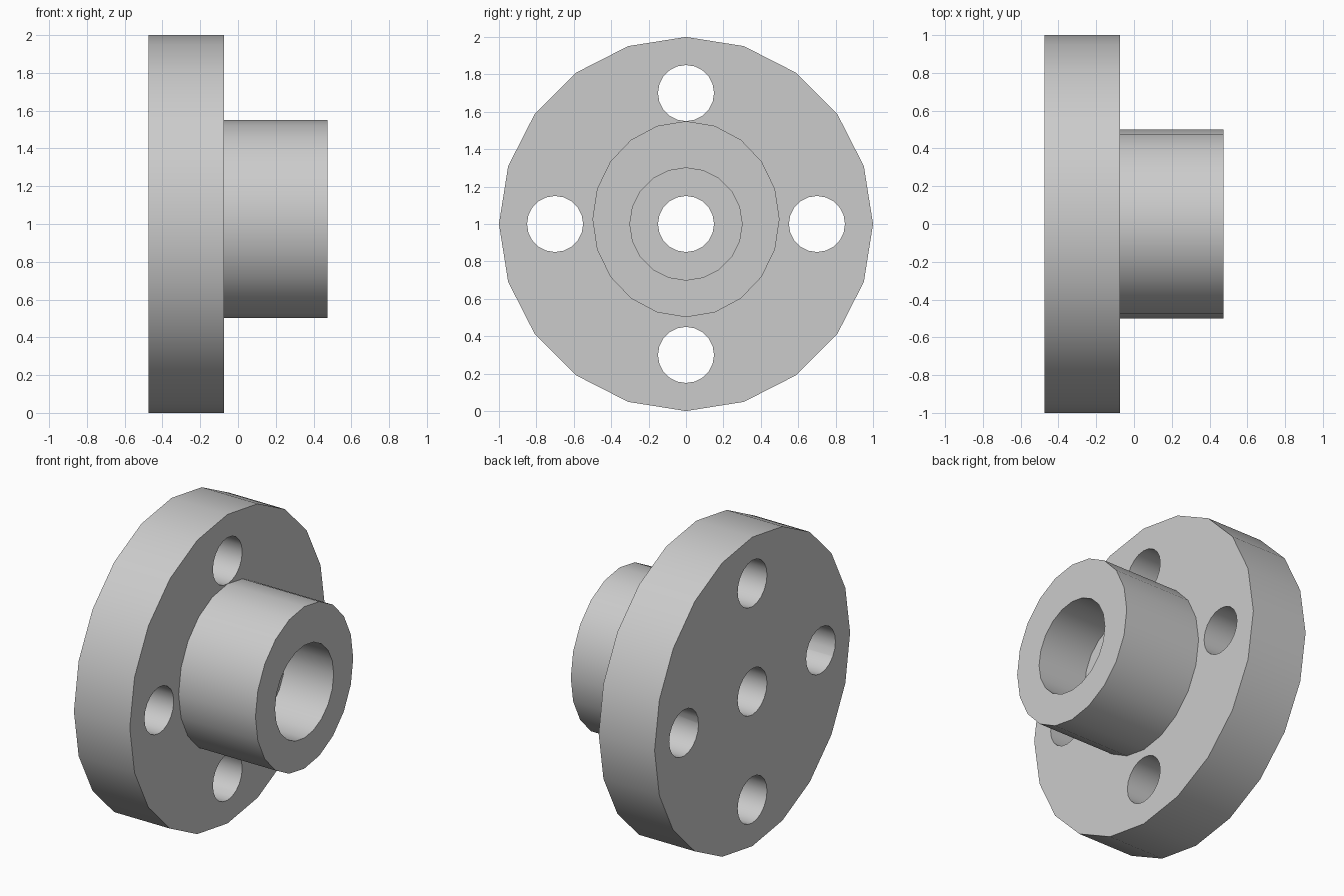
import bpy
from math import pi, radians

cube = bpy.data.objects.get("Cube")
if cube:
    bpy.data.objects.remove(cube, do_unlink=True)

SIDES = 20
BACK, FACE, STEP, FRONT = -0.475, -0.075, 0.125, 0.475

steel = bpy.data.materials.new("plain grey")
steel.use_nodes = True
GREY = (0.6, 0.6, 0.6, 1)
steel.diffuse_color = GREY
steel.node_tree.nodes["Principled BSDF"].inputs["Base Color"].default_value = GREY


def cylinder(name, radius, x0, x1, y=0, z=1, stretch=1):
    """Cylinder along x with a vertex at the top."""
    bpy.ops.mesh.primitive_cylinder_add(
        vertices=SIDES, radius=radius, depth=x1 - x0,
        location=((x0 + x1) / 2, y, z), rotation=(0, pi / 2, 0))
    obj = bpy.context.object
    obj.name = name
    obj.scale.x = stretch  # local x points along world z
    bpy.ops.object.transform_apply(location=False, rotation=True, scale=True)
    return obj


def drill(body, cutters):
    for cutter in cutters:
        cutter.hide_render = True
        mod = body.modifiers.new("hole", "BOOLEAN")
        mod.operation = "DIFFERENCE"
        mod.solver = "EXACT"
        mod.object = cutter
        bpy.ops.object.select_all(action="DESELECT")
        body.select_set(True)
        bpy.context.view_layer.objects.active = body
        bpy.ops.object.modifier_apply(modifier=mod.name)
        bpy.data.objects.remove(cutter, do_unlink=True)
    body.data.materials.clear()
    body.data.materials.append(steel)
    bpy.ops.object.shade_smooth_by_angle(angle=radians(30))


# Flange disc with centre hole and four bolt holes
flange = cylinder("flange", 1, BACK, FACE)
spots = [(0, 1), (0.7, 1), (-0.7, 1), (0, 1.7), (0, 0.3)]
drill(flange, [cylinder("hole_cutter", 0.15, BACK - 0.1, FACE + 0.1, y, z)
               for y, z in spots])

# Slightly tall hub with a stepped bore
hub = cylinder("hub", 0.5, FACE, FRONT, z=1.026, stretch=1.048)
drill(hub, [cylinder("bore_cutter", 0.3, STEP, FRONT + 0.1),
            cylinder("hole_cutter", 0.15, FACE - 0.1, STEP + 0.1)])
